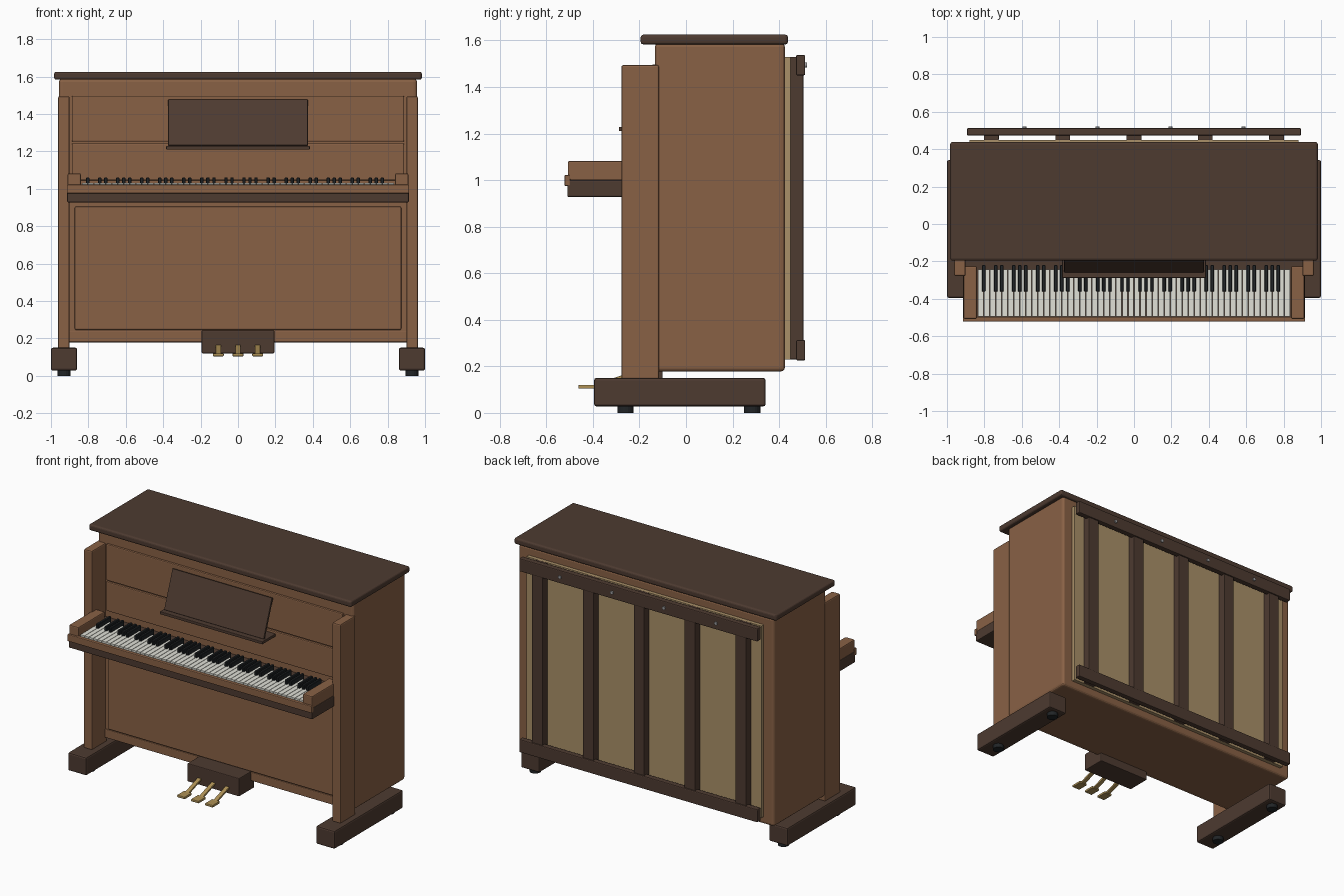
import bpy, bmesh, math
from mathutils import Matrix, Vector

if "Cube" in bpy.data.objects:
    bpy.data.objects.remove(bpy.data.objects["Cube"])


def material(name, r, g, b):
    m = bpy.data.materials.new(name)
    m.diffuse_color = (r, g, b, 1)
    m.use_nodes = True
    m.node_tree.nodes["Principled BSDF"].inputs["Base Color"].default_value = m.diffuse_color
    return m


WOOD = material("warm_wood", 0.25, 0.12, 0.06)
DARK = material("dark_wood", 0.075, 0.043, 0.03)
TAN = material("soundboard_wood", 0.40, 0.28, 0.14)
IVORY = material("ivory", 0.75, 0.75, 0.68)
EBONY = material("ebony", 0.015, 0.018, 0.02)
BRASS = material("brass", 0.42, 0.28, 0.09)
STEEL = material("steel", 0.35, 0.35, 0.36)


def finish(name, bm, mat, bevel=0.0, segments=2):
    mesh = bpy.data.meshes.new(name)
    bm.to_mesh(mesh)
    bm.free()
    obj = bpy.data.objects.new(name, mesh)
    bpy.context.collection.objects.link(obj)
    mesh.materials.append(mat)
    if bevel:
        mod = obj.modifiers.new("soft_edges", "BEVEL")
        mod.width, mod.segments = bevel, segments
    return obj


def boxes(name, ranges, mat, bevel=0.0, segments=2):
    """Each range is (x0, x1, y0, y1, z0, z1); all go into one object."""
    bm = bmesh.new()
    for x0, x1, y0, y1, z0, z1 in ranges:
        m = Matrix.Translation(((x0 + x1) / 2, (y0 + y1) / 2, (z0 + z1) / 2))
        bmesh.ops.create_cube(bm, size=1, matrix=m @ Matrix.Diagonal((x1 - x0, y1 - y0, z1 - z0, 1)))
    return finish(name, bm, mat, bevel, segments)


def pair(name, x0, x1, y0, y1, z0, z1, mat, bevel=0.0):
    """Left and right copies of a box."""
    boxes("left_" + name, [(-x1, -x0, y0, y1, z0, z1)], mat, bevel)
    boxes("right_" + name, [(x0, x1, y0, y1, z0, z1)], mat, bevel)


def cylinder(name, centre, radius, depth, mat, axis="Z"):
    bm = bmesh.new()
    m = Matrix.Translation(centre)
    if axis == "Y":
        m = m @ Matrix.Rotation(math.pi / 2, 4, "X")
    bmesh.ops.create_cone(bm, cap_ends=True, segments=20, radius1=radius, radius2=radius, depth=depth, matrix=m)
    return finish(name, bm, mat)


def slab(name, start, end, width, thick, mat, bevel=0.0):
    """Plank whose centreline runs from start to end in a y-z plane."""
    a, b = Vector(start), Vector(end)
    d = b - a
    m = Matrix.Translation((a + b) / 2) @ Matrix.Rotation(math.atan2(d.z, d.y), 4, "X")
    bm = bmesh.new()
    bmesh.ops.create_cube(bm, size=1, matrix=m @ Matrix.Diagonal((width, d.length, thick, 1)))
    return finish(name, bm, mat, bevel)


# Case and lid
boxes("case", [(-0.957, 0.957, -0.133, 0.425, 0.178, 1.59)], WOOD, 0.018, 3)
boxes("lid", [(-0.983, 0.983, -0.195, 0.438, 1.583, 1.625)], DARK, 0.012, 3)

# Front panels and bottom rail
boxes("upper_panel", [(-0.888, 0.888, -0.147, -0.12, 1.252, 1.497)], WOOD, 0.006)
boxes("name_panel", [(-0.888, 0.888, -0.147, -0.12, 1.045, 1.243)], WOOD, 0.006)
boxes("lower_panel", [(-0.873, 0.873, -0.147, -0.12, 0.245, 0.905)], WOOD, 0.008)
boxes("bottom_rail", [(-0.905, 0.905, -0.14, -0.10, 0.18, 0.238)], WOOD, 0.005)

# Side pillars, feet and pads
pair("pillar", 0.90, 0.962, -0.278, -0.115, 0.145, 1.494, WOOD, 0.008)
pair("foot", 0.86, 1.0, -0.395, 0.342, 0.028, 0.15, DARK, 0.01)
for side, x in (("left", -0.93), ("right", 0.93)):
    for end, y in (("front", -0.26), ("back", 0.285)):
        cylinder(f"{side}_{end}_pad", (x, y, 0.016), 0.035, 0.032, EBONY)

# Keybed, key slip and cheeks
boxes("keybed", [(-0.913, 0.913, -0.51, -0.13, 0.927, 1.0)], DARK, 0.006)
boxes("key_slip", [(-0.915, 0.915, -0.522, -0.497, 0.975, 1.022)], WOOD, 0.005)
pair("cheek", 0.84, 0.911, -0.508, -0.225, 0.998, 1.082, WOOD, 0.007)

# Keys: 52 white, with black keys following the octave pattern from A
pitch, x0 = 1.672 / 52, -0.836
boxes("white_keys", [(x0 + i * pitch + 0.0015, x0 + (i + 1) * pitch - 0.0015, -0.494, -0.243, 0.998, 1.03)
                     for i in range(52)], IVORY)
blacks = [i for i in range(51) if i % 7 in (0, 2, 3, 5, 6)]
blacks = [x0 + (i + 1) * pitch for i in blacks]
boxes("black_keys", [(x - 0.009, x + 0.009, -0.362, -0.22, 1.0, 1.06) for x in blacks], EBONY, 0.003, 1)

# Music desk
boxes("music_ledge", [(-0.384, 0.384, -0.288, -0.13, 1.21, 1.229)], DARK, 0.003)
slab("music_desk", (0, -0.252, 1.23), (0, -0.162, 1.475), 0.746, 0.016, DARK, 0.003)

# Pedals
boxes("pedal_box", [(-0.194, 0.194, -0.265, -0.10, 0.12, 0.243)], DARK, 0.005)
for label, x in (("left", -0.105), ("middle", 0), ("right", 0.105)):
    slab(label + "_pedal_arm", (x, -0.40, 0.112), (x, -0.25, 0.163), 0.028, 0.014, BRASS, 0.003)
    boxes(label + "_pedal_pad", [(x - 0.029, x + 0.029, -0.462, -0.385, 0.104, 0.12)], BRASS, 0.004)

# Back: soundboard, posts, rails and bolts
boxes("soundboard", [(-0.88, 0.88, 0.42, 0.45, 0.23, 1.53)], TAN)
boxes("back_posts", [(x - 0.04, x + 0.04, 0.447, 0.504, 0.23, 1.53)
                     for x in (-0.763, -0.381, 0, 0.381, 0.763)], DARK, 0.004)
for label, z in (("top", 1.45), ("bottom", 0.225)):
    boxes(label + "_back_rail", [(-0.893, 0.893, 0.473, 0.512, z, z + 0.088)], DARK, 0.006)
for i, x in enumerate((-0.585, -0.195, 0.195, 0.585)):
    cylinder(f"rail_bolt_{i + 1}", (x, 0.511, 1.494), 0.011, 0.018, STEEL, "Y")
